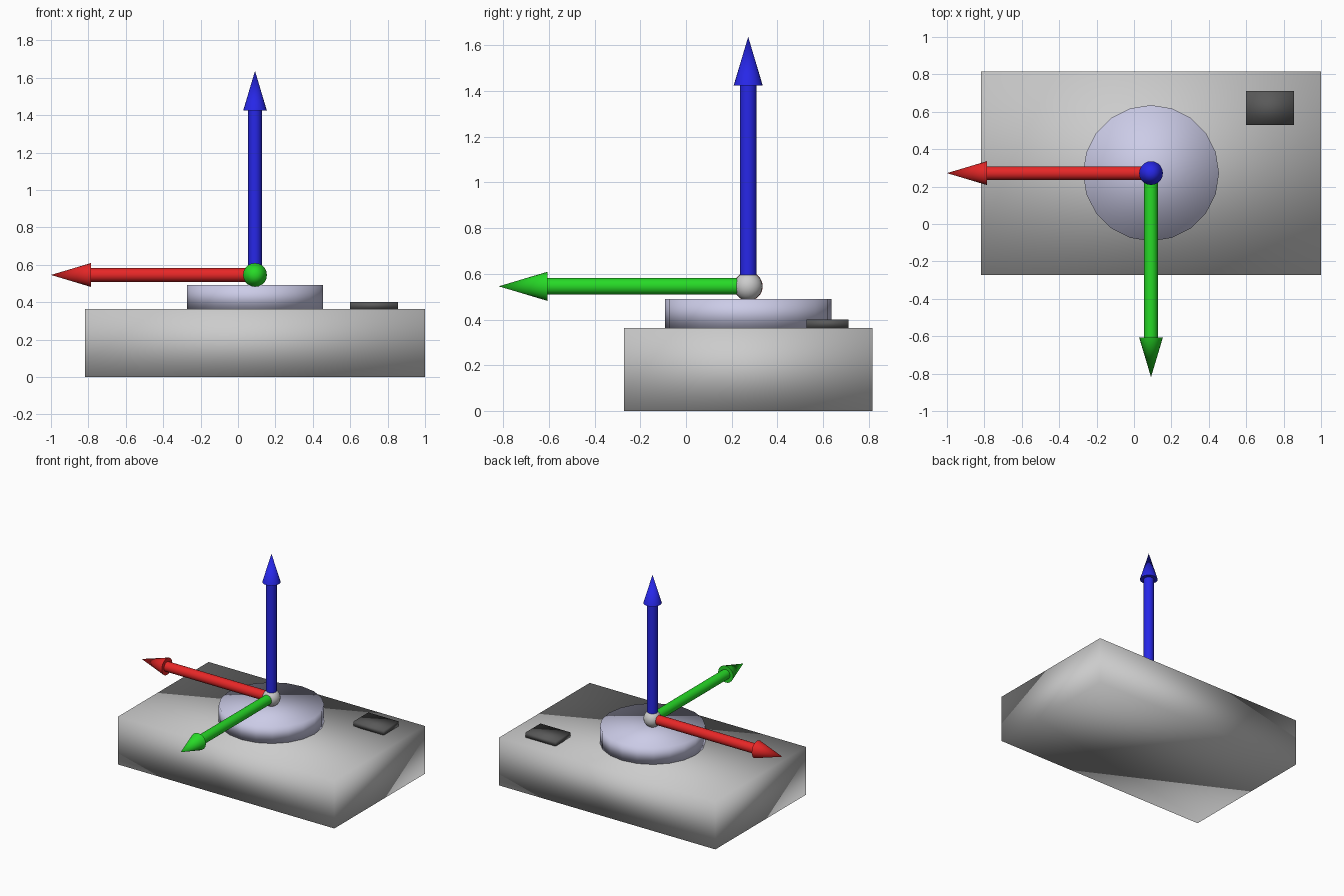
import bpy
import math
from mathutils import Vector

if "Cube" in bpy.data.objects:
    bpy.data.objects.remove(bpy.data.objects["Cube"])

CX, CY = 0.091, 0.272        # centre of the base
HUB = Vector((CX, CY, 0.5455))  # where the three arrows meet
ARROW, TIP = 1.091, 0.213    # arrow length, head length


def material(name, rgb):
    m = bpy.data.materials.new(name)
    m.diffuse_color = (*rgb, 1)
    m.use_nodes = True
    m.node_tree.nodes["Principled BSDF"].inputs["Base Color"].default_value = m.diffuse_color
    return m


def finish(name, mat=None, smooth=True):
    ob = bpy.context.object
    ob.name = name
    if mat:
        ob.data.materials.append(mat)
    if smooth:
        bpy.ops.object.shade_smooth()
    return ob


def box(name, centre, size, mat=None):
    bpy.ops.mesh.primitive_cube_add(size=1, location=centre)
    bpy.context.object.scale = size
    bpy.ops.object.transform_apply(location=False, rotation=False, scale=True)
    return finish(name, mat)


def arrow(name, direction, mat):
    d = Vector(direction)
    rot = d.to_track_quat('Z', 'Y').to_euler()
    shaft = ARROW - TIP
    bpy.ops.mesh.primitive_cylinder_add(vertices=20, radius=0.0364, depth=shaft,
                                        location=HUB + d * shaft / 2, rotation=rot)
    finish(name + "_shaft", mat, False)
    bpy.ops.object.shade_smooth_by_angle(angle=math.radians(40))
    bpy.ops.mesh.primitive_cone_add(vertices=20, radius1=0.0636, radius2=0, depth=TIP,
                                    location=HUB + d * (shaft + TIP / 2), rotation=rot)
    finish(name + "_head", mat, False)
    bpy.ops.object.shade_smooth_by_angle(angle=math.radians(40))


lilac = material("lilac", (0.6, 0.6, 0.8))
dark = material("dark", (0.1, 0.1, 0.1))

# Base slab and small pad on its back right corner
box("base", (CX, CY, 0.182), (1.818, 1.087, 0.364))
box("pad", (0.727, 0.619, 0.382), (0.255, 0.182, 0.036), dark)

# Round turret
bpy.ops.mesh.primitive_cylinder_add(vertices=20, radius=0.3636, depth=0.127,
                                    location=(CX, CY, 0.364 + 0.0635))
finish("disc", lilac)

# Axis arrows and the ball joining them
bpy.ops.mesh.primitive_uv_sphere_add(segments=20, ring_count=12, radius=0.0625, location=HUB)
finish("hub_ball")
for name, direction, rgb in (("x_arrow", (-1, 0, 0), (0.8, 0.02, 0.02)),
                             ("y_arrow", (0, -1, 0), (0.02, 0.7, 0.02)),
                             ("z_arrow", (0, 0, 1), (0.02, 0.02, 0.8))):
    arrow(name, direction, material(name, rgb))
